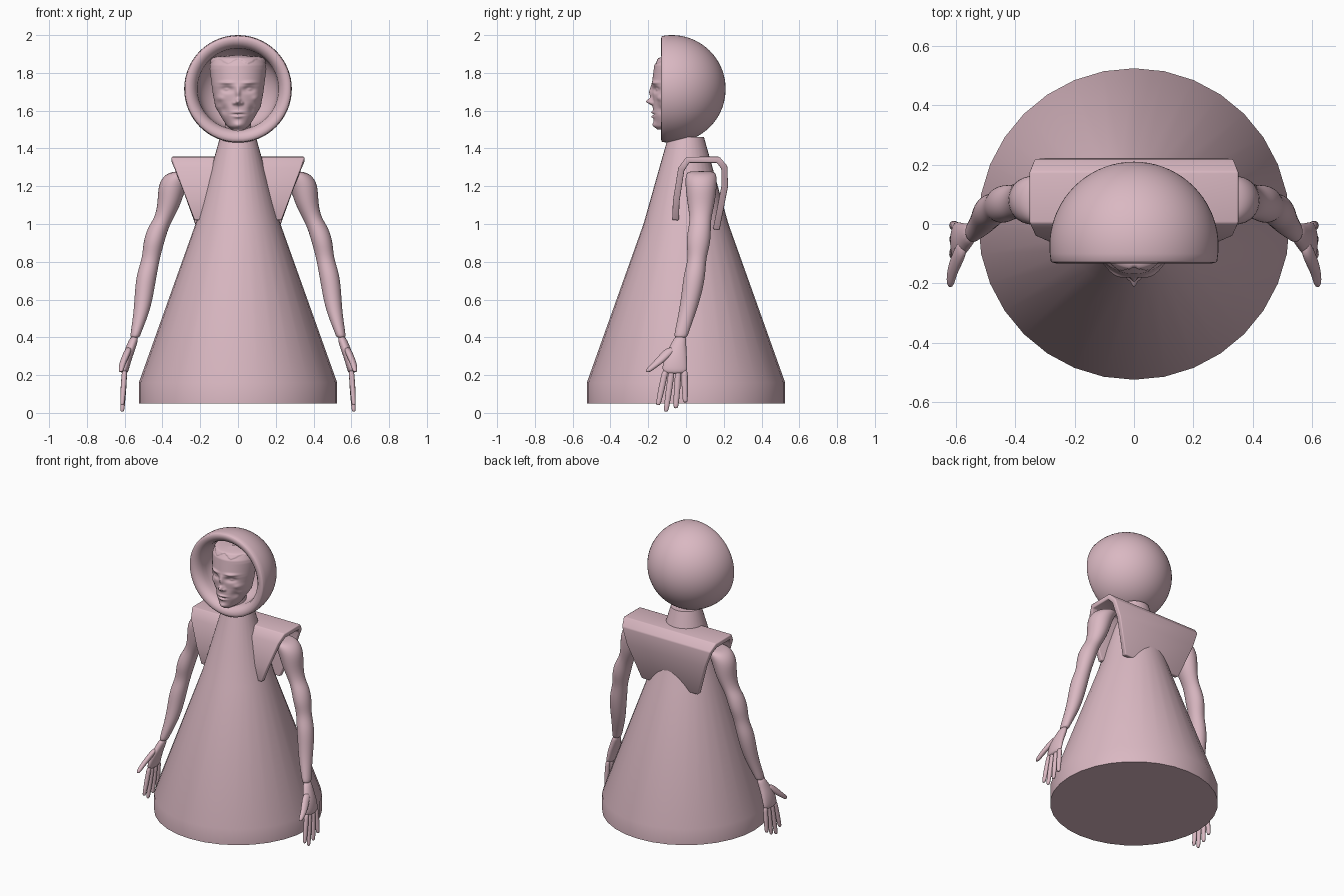
import bpy, bmesh
from math import sin, cos, pi, exp, radians
from mathutils import Matrix

cube = bpy.data.objects.get("Cube")
if cube:
    bpy.data.objects.remove(cube, do_unlink=True)

# One clay colour for everything
clay = bpy.data.materials.new("dusty_pink_clay")
clay.use_nodes = True
clay.diffuse_color = (.70, .48, .54, 1)
clay.node_tree.nodes["Principled BSDF"].inputs["Base Color"].default_value = (.70, .48, .54, 1)


def finish(name, bm, recalc=True, sharp_angle=None):
    """Turn a bmesh into a shaded, coloured object."""
    if recalc:
        bmesh.ops.recalc_face_normals(bm, faces=bm.faces)
    for face in bm.faces:
        face.smooth = True
    mesh = bpy.data.meshes.new(name)
    bm.to_mesh(mesh)
    bm.free()
    mesh.materials.append(clay)
    obj = bpy.data.objects.new(name, mesh)
    bpy.context.collection.objects.link(obj)
    if sharp_angle:
        bpy.ops.object.select_all(action='DESELECT')
        obj.select_set(True)
        bpy.context.view_layer.objects.active = obj
        bpy.ops.object.shade_smooth_by_angle(angle=radians(sharp_angle))
    return obj


def lathe(name, profile, sides, matrix=Matrix(), sharp_angle=40):
    """Spin a (radius, height) profile about z, then place it."""
    bm = bmesh.new()
    verts = [bm.verts.new((r, 0, h)) for r, h in profile]
    edges = [bm.edges.new(pair) for pair in zip(verts, verts[1:])]
    bmesh.ops.spin(bm, geom=verts + edges, cent=(0, 0, 0), axis=(0, 0, 1),
                   angle=2 * pi, steps=sides)
    bmesh.ops.remove_doubles(bm, verts=bm.verts, dist=.0005)
    bm.transform(matrix)
    return finish(name, bm, sharp_angle=sharp_angle)


def limb(name, rings, side, sides=12):
    """Skin horizontal ellipses (x, y, z, rx, ry) into a smooth limb."""
    bm = bmesh.new()
    loops = []
    for x, y, z, rx, ry in rings:
        turns = [2 * pi * i / sides for i in range(sides)]
        loops.append([bm.verts.new((side * (x + rx * cos(t)), y + ry * sin(t), z))
                      for t in turns])
    for low, high in zip(loops, loops[1:]):
        for i in range(sides):
            j = (i + 1) % sides
            bm.faces.new((low[i], low[j], high[j], high[i]))
    bm.faces.new(loops[0])
    bm.faces.new(loops[-1])
    obj = finish(name, bm)
    obj.modifiers.new("smooth", 'SUBSURF').levels = 2
    obj.modifiers["smooth"].render_levels = 2
    return obj


def interp(keys, t):
    """Linear interpolation through (t, value) pairs."""
    for (a, va), (b, vb) in zip(keys, keys[1:]):
        if t <= b:
            return va + (vb - va) * max(0, t - a) / (b - a)
    return keys[-1][1]


# Gown: truncated cone with an upright hem
lathe("gown", [(0, .05), (.525, .05), (.525, .16), (.225, 1.0), (.095, 1.46), (0, 1.46)], 32)

# Hood: near half-sphere with a rounded rim and a hollow bowl, opening to -y
outer = [(.285 * sin(a), -.075 + .285 * cos(a)) for a in [radians(5 * i) for i in range(21)]]
rim = [(.277, -.129), (.262, -.133), (.242, -.126), (.224, -.108), (.215, -.08)]
bowl = [(.213 * cos(a), -.05 + .17 * sin(a)) for a in [radians(9 * i) for i in range(11)]]
to_front = Matrix.Translation((0, 0, 1.715)) @ Matrix.Rotation(-pi / 2, 4, 'X')
lathe("hood", outer + rim + bowl, 64, to_front, sharp_angle=60)

# Face: grid bent into a mask, with features raised as soft bumps
half_width = [(1.5, .035), (1.52, .06), (1.56, .085), (1.62, .12), (1.70, .135),
              (1.82, .15), (1.87, .145), (1.885, .13), (1.895, .01)]
front_line = [(1.5, -.15), (1.515, -.165), (1.58, -.175), (1.65, -.175), (1.73, -.182),
              (1.84, -.168), (1.88, -.14), (1.895, -.05)]
# (x, z, spread x, spread z, push along y), mirrored by using |x|
features = [
    (0, 1.648, .015, .016, -.036),    # nose tip
    (0, 1.695, .012, .03, -.016),     # nose bridge
    (.021, 1.64, .008, .009, -.012),  # nostril wing
    (.058, 1.712, .028, .015, .022),  # eye socket
    (.060, 1.712, .016, .009, -.013), # eyeball
    (.062, 1.748, .034, .008, -.011), # brow
    (.098, 1.665, .022, .018, -.012), # cheekbone
    (.075, 1.605, .018, .025, .013),  # cheek hollow
    (0, 1.592, .028, .006, -.011),    # upper lip
    (0, 1.568, .022, .007, -.011),    # lower lip
    (0, 1.58, .034, .003, .008),      # mouth line
    (0, 1.525, .026, .014, -.011),    # chin
]
bm = bmesh.new()
bmesh.ops.create_grid(bm, x_segments=90, y_segments=90, size=1)
for v in bm.verts:
    bend = v.co.x * radians(100)
    z = 1.5 + .395 * (v.co.y + 1) / 2
    w = interp(half_width, z)
    x = w * sin(bend)
    y = interp(front_line, z) + (.05 + .7 * w) * (1 - cos(bend))
    for fx, fz, sx, sz, push in features:
        y += push * exp(-((abs(x) - fx) / sx) ** 2 - ((z - fz) / sz) ** 2)
    # Hairline with a central peak
    if z > 1.862 + .012 * cos(abs(x) * 60):
        y -= .006
    v.co = (x, y, z)
finish("face", bm, recalc=False)

# Skull and neck behind the face
bm = bmesh.new()
bmesh.ops.create_uvsphere(bm, u_segments=32, v_segments=16, radius=1)
bm.transform(Matrix.Translation((0, -.02, 1.74)) @ Matrix.Diagonal((.125, .1, .145, 1)))
finish("skull", bm)
lathe("neck", [(.08, 1.44), (.07, 1.5), (.07, 1.66)], 24, Matrix.Translation((0, -.03, 0)))

# Shoulder cape: strip draped over the shoulders, tapering downwards
drape = [(-.055, 1.02), (-.052, 1.12), (-.025, 1.29), (.01, 1.34), (.17, 1.34),
         (.203, 1.30), (.205, 1.2), (.16, .97)]
bm = bmesh.new()
rows = []
for y, z in drape:
    w = .215 + max(0, z - .98) * .38
    rows.append([bm.verts.new((s * w, y, z)) for s in (-1, 1)])
for a, b in zip(rows, rows[1:]):
    bm.faces.new((a[0], a[1], b[1], b[0]))
cape = finish("shoulder_cape", bm, recalc=False, sharp_angle=50)
solid = cape.modifiers.new("thickness", 'SOLIDIFY')
solid.thickness = .035
solid.offset = 0
bevel = cape.modifiers.new("soft_edges", 'BEVEL')
bevel.width = .006
bevel.segments = 2

# Arms and hands, mirrored
arm = [(.27, .08, 1.28, .05, .06), (.31, .08, 1.27, .075, .085), (.348, .08, 1.21, .08, .088),
       (.362, .08, 1.11, .064, .076), (.392, .077, 1.03, .052, .058), (.424, .072, .98, .058, .062),
       (.447, .065, .9, .058, .068), (.46, .06, .82, .048, .048), (.482, .046, .74, .056, .06),
       (.495, .034, .65, .053, .057), (.508, .01, .54, .045, .048), (.542, -.025, .42, .028, .038),
       (.546, -.028, .395, .026, .036)]
palm = [(.546, -.028, .41, .022, .032), (.562, -.04, .36, .028, .042), (.585, -.055, .3, .028, .062),
        (.598, -.06, .24, .024, .07), (.602, -.058, .205, .018, .064)]
thumb = [(.575, -.07, .35, .02, .035), (.595, -.115, .30, .022, .035),
         (.612, -.155, .26, .019, .03), (.618, -.19, .232, .016, .024),
         (.62, -.203, .215, .01, .014)]
# Each finger: name, knuckle y, tip y, tip z
fingers = [("index", -.108, -.148, .04), ("middle", -.075, -.106, .006),
           ("ring", -.04, -.054, .024), ("little", -.008, -.004, .055)]
for label, side in (("left", 1), ("right", -1)):
    limb(label + "_arm", arm, side)
    limb(label + "_palm", palm, side)
    limb(label + "_thumb", thumb, side, 8)
    for name, y0, y1, tip in fingers:
        rings = []
        for t, r in ((0, .019), (.25, .018), (.5, .019), (.8, .016), (.96, .014), (1, .008)):
            rings.append((.6 + .013 * t, y0 + (y1 - y0) * t, .23 + (tip - .23) * t, r * .85, r))
        limb(f"{label}_{name}_finger", rings, side, 8)
